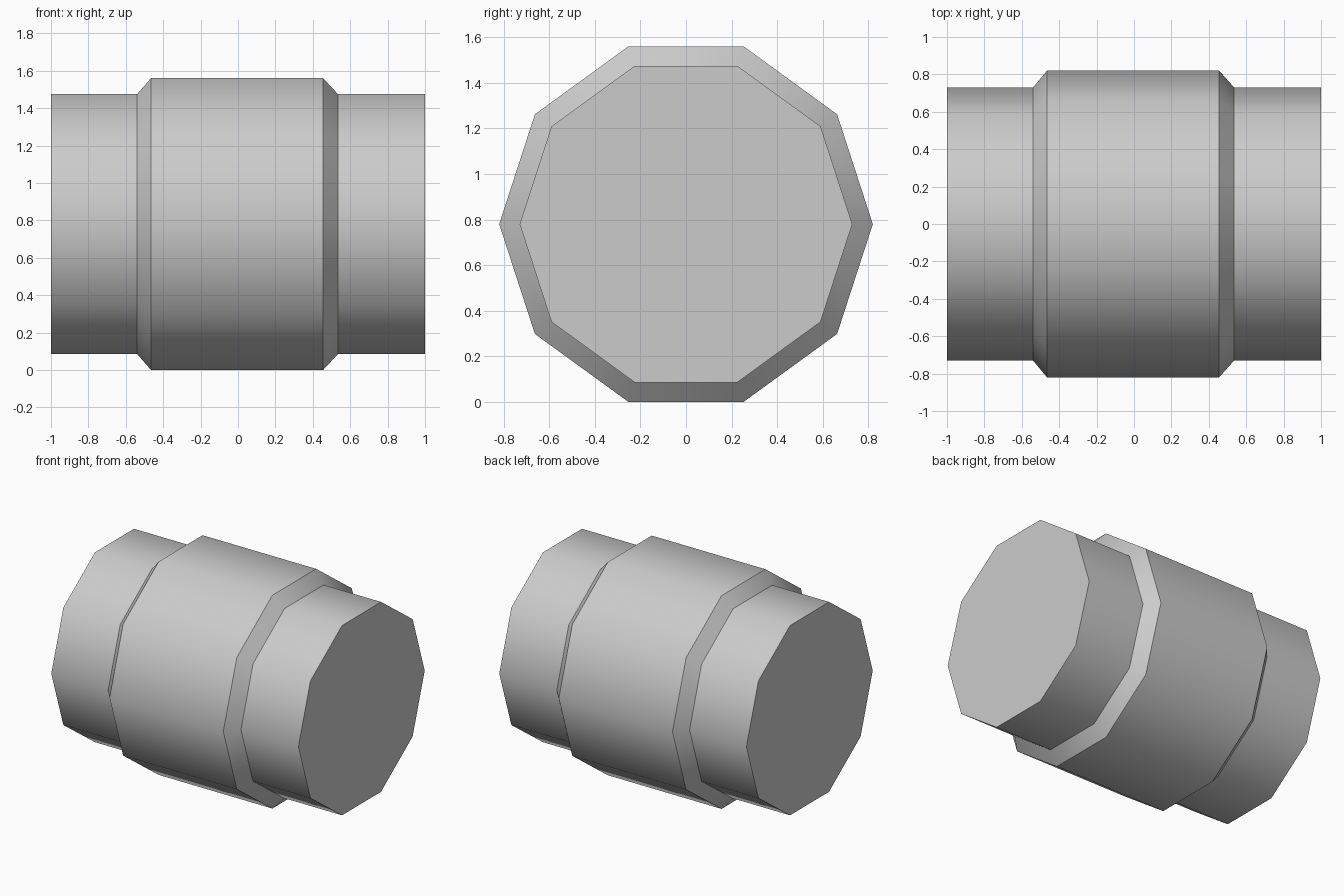
import bpy, bmesh
from math import cos, sin, pi, radians

cube = bpy.data.objects.get("Cube")
if cube:
    bpy.data.objects.remove(cube, do_unlink=True)

SIDES = 10
AXIS_Z = 0.78
PIPE_R, SLEEVE_R = 0.73, 0.82

# Plain grey for the whole fitting
grey = bpy.data.materials.new("light_grey")
grey.use_nodes = True
colour = (0.6, 0.6, 0.6, 1)
grey.diffuse_color = colour
grey.node_tree.nodes["Principled BSDF"].inputs["Base Color"].default_value = colour

# Profile along x: pipe end, bevelled sleeve, pipe end
profile = [(-1, PIPE_R), (-0.54, PIPE_R), (-0.465, SLEEVE_R),
           (0.455, SLEEVE_R), (0.535, PIPE_R), (1, PIPE_R)]

bm = bmesh.new()
rings = []
for x, r in profile:
    angles = [2 * pi * i / SIDES for i in range(SIDES)]
    rings.append([bm.verts.new((x, r * cos(a), AXIS_Z + r * sin(a))) for a in angles])

# Walls between neighbouring rings, then flat end caps
for a, b in zip(rings, rings[1:]):
    for i in range(SIDES):
        j = (i + 1) % SIDES
        bm.faces.new((a[i], a[j], b[j], b[i]))
bm.faces.new(rings[0])
bm.faces.new(rings[-1])
bmesh.ops.recalc_face_normals(bm, faces=bm.faces)

mesh = bpy.data.meshes.new("pipe_coupling")
bm.to_mesh(mesh)
bm.free()
mesh.materials.append(grey)
coupling = bpy.data.objects.new("pipe_coupling", mesh)
bpy.context.collection.objects.link(coupling)

# Smooth around the barrel, crisp at the bevels and ends
bpy.ops.object.select_all(action="DESELECT")
coupling.select_set(True)
bpy.context.view_layer.objects.active = coupling
bpy.ops.object.shade_smooth_by_angle(angle=radians(40))
